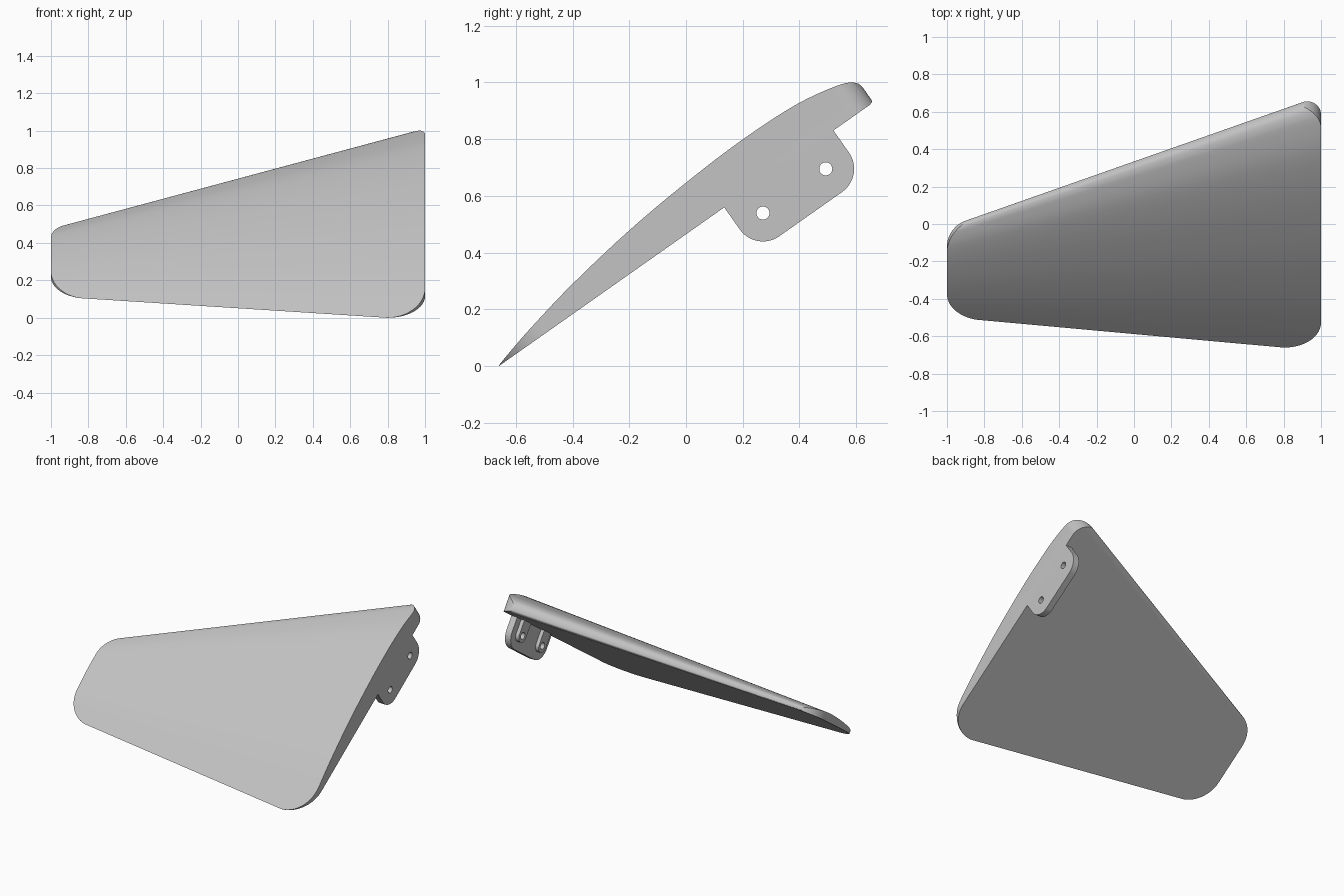
import bpy, bmesh, math
from mathutils import Vector, Matrix

cube = bpy.data.objects.get("Cube")
if cube:
    bpy.data.objects.remove(cube, do_unlink=True)

grey = bpy.data.materials.new("light grey")
grey.use_nodes = True
grey.diffuse_color = (0.55, 0.55, 0.55, 1)
grey.node_tree.nodes["Principled BSDF"].inputs["Base Color"].default_value = grey.diffuse_color

# Blade frame: x along the span, u along the chord, v out of the flat underside
TILT = math.radians(35.15)
FRAME = Matrix.Translation((0, -0.66, 0)) @ Matrix.Rotation(TILT, 4, 'X')


def loft(name, first, last):
    """Closed solid between two matching outlines."""
    bm = bmesh.new()
    a, b = ([bm.verts.new(FRAME @ Vector(p)) for p in ring] for ring in (first, last))
    bm.faces.new(a)
    bm.faces.new(b)
    for i in range(len(a)):
        j = (i + 1) % len(a)
        bm.faces.new((a[i], a[j], b[j], b[i]))
    bmesh.ops.recalc_face_normals(bm, faces=bm.faces)
    mesh = bpy.data.meshes.new(name)
    bm.to_mesh(mesh)
    bm.free()
    mesh.materials.append(grey)
    obj = bpy.data.objects.new(name, mesh)
    bpy.context.collection.objects.link(obj)
    return obj


def rounded(corners, steps=14):
    """Polygon of (a, b, radius) corners with each corner filleted."""
    pts = []
    for i, (a, b, r) in enumerate(corners):
        p = Vector((a, b))
        if r == 0:
            pts.append(p)
            continue
        d0 = (Vector(corners[i - 1][:2]) - p).normalized()
        d1 = (Vector(corners[(i + 1) % len(corners)][:2]) - p).normalized()
        half = d0.angle(d1) / 2
        centre = p + (d0 + d1).normalized() * r / math.sin(half)
        start = p + d0 * r / math.tan(half) - centre
        sweep = start.angle_signed(p + d1 * r / math.tan(half) - centre)
        pts += [centre + Matrix.Rotation(-sweep * k / steps, 2) @ start for k in range(steps + 1)]
    return pts


def smooth_line(pts, steps=5):
    """Catmull-Rom curve through the points."""
    p = [Vector(q) for q in pts]
    p = [2 * p[0] - p[1]] + p + [2 * p[-1] - p[-2]]
    out = []
    for a, b, c, d in zip(p, p[1:], p[2:], p[3:]):
        for k in range(steps):
            t = k / steps
            out.append(0.5 * (2 * b + (c - a) * t + (2 * a - 5 * b + 4 * c - d) * t ** 2
                              + (3 * b - a - 3 * c + d) * t ** 3))
    return out + [p[-2]]


def activate(obj):
    bpy.ops.object.select_all(action='DESELECT')
    obj.select_set(True)
    bpy.context.view_layer.objects.active = obj


def cut(obj, cutter, operation):
    activate(obj)
    mod = obj.modifiers.new("cut", 'BOOLEAN')
    mod.operation, mod.object, mod.solver = operation, cutter, 'EXACT'
    bpy.ops.object.modifier_apply(modifier=mod.name)
    bpy.data.objects.remove(cutter, do_unlink=True)


# Straight edges of the planform
def thin_edge(x):
    return -0.001 - 0.111 * (x - 0.8)


def thick_edge(x):
    return 1.622 + 0.435 * (x - 0.91)


# Blade: one flat-bottomed section, scaled with the chord
section = smooth_line([(0, 0), (0.12, 0.028), (0.24, 0.052), (0.4, 0.075), (0.55, 0.088),
                       (0.7, 0.094), (0.84, 0.089), (0.94, 0.07), (0.98, 0.054),
                       (0.995, 0.038), (1, 0.02), (0.994, 0.005), (0.975, 0)])


def station(x):
    chord = thick_edge(x) - thin_edge(x)
    return [(x, thin_edge(x) + t * chord, h * chord) for t, h in section]


blade = loft("blade", station(-1.1), station(1.1))

# Trim the ends and round the four corners of the planform
gap = 0.001
plan = rounded([(-1, thin_edge(-1) - gap, 0.2), (1, thin_edge(1) - gap, 0.2),
                (1, thick_edge(1) + gap, 0.09), (-1, thick_edge(-1) + gap, 0.2)])
trim = loft("trim", [(x, u, -0.5) for x, u in plan], [(x, u, 0.5) for x, u in plan])
cut(blade, trim, 'INTERSECT')


# Mounting tab, flush with the wide end
def slab(name, outline, x0, x1):
    return loft(name, [(x0, u, v) for u, v in outline], [(x1, u, v) for u, v in outline])


def circle(u, v, r, n=32):
    return [(u + r * math.cos(math.tau * k / n), v + r * math.sin(math.tau * k / n)) for k in range(n)]


HOLES, DEPTH = (1.072, 1.343), -0.095
tab = slab("mounting_tab", rounded([(0.972, 0, 0), (0.972, -0.195, 0.1),
                                    (1.443, -0.195, 0.1), (1.443, 0, 0)]), 0.955, 1)
bosses = []
for u in HOLES:
    bosses.append(slab("hole_boss", rounded([(u - 0.045, 0, 0), (u - 0.045, DEPTH - 0.045, 0.0449),
                                             (u + 0.045, DEPTH - 0.045, 0.0449), (u + 0.045, 0, 0)]),
                       0.93, 0.96))
for boss in bosses:
    cut(tab, boss, 'UNION')
for u in HOLES:
    cut(tab, slab("drill", circle(u, DEPTH, 0.023), 0.8, 1.1), 'DIFFERENCE')

for obj in (blade, tab):
    activate(obj)
    bpy.ops.object.shade_smooth_by_angle(angle=math.radians(30))
